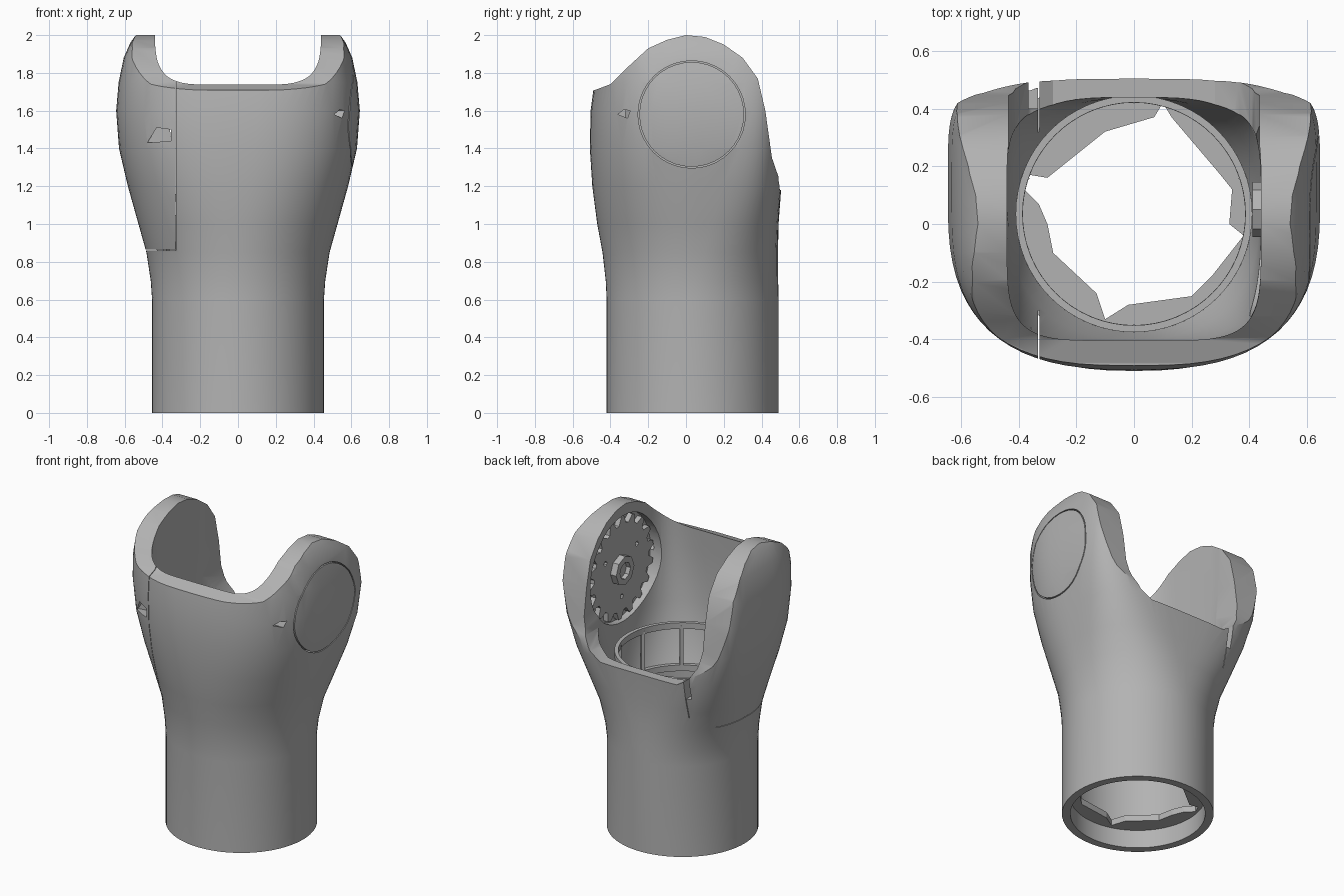
import bpy, bmesh, math

if "Cube" in bpy.data.objects:
    bpy.data.objects.remove(bpy.data.objects["Cube"], do_unlink=True)

grey = bpy.data.materials.new("plain_grey")
grey.use_nodes = True
grey.diffuse_color = (0.45, 0.45, 0.45, 1)
grey.node_tree.nodes["Principled BSDF"].inputs["Base Color"].default_value = (0.45, 0.45, 0.45, 1)


def make(name, bm):
    bmesh.ops.recalc_face_normals(bm, faces=bm.faces)
    mesh = bpy.data.meshes.new(name)
    bm.to_mesh(mesh)
    bm.free()
    mesh.materials.append(grey)
    ob = bpy.data.objects.new(name, mesh)
    bpy.context.collection.objects.link(ob)
    return ob


def prism(name, points, start, end, place):
    """Extrude a 2D outline; place(u, v, w) gives the 3D point."""
    bm = bmesh.new()
    low = [bm.verts.new(place(u, v, start)) for u, v in points]
    high = [bm.verts.new(place(u, v, end)) for u, v in points]
    bm.faces.new(low)
    bm.faces.new(high)
    for i in range(len(points)):
        j = (i + 1) % len(points)
        bm.faces.new((low[i], low[j], high[j], high[i]))
    return make(name, bm)


def along_x(u, v, w):
    return (w, u, v)


def along_y(u, v, w):
    return (u, w, v)


def along_z(u, v, w):
    return (u, v, w)


def box(name, x0, x1, y0, y1, z0, z1):
    return prism(name, [(x0, z0), (x1, z0), (x1, z1), (x0, z1)], y0, y1, along_y)


def circle(radii, count, cu, cv):
    return [(cu + radii[i % len(radii)] * math.cos(math.tau * i / count),
             cv + radii[i % len(radii)] * math.sin(math.tau * i / count)) for i in range(count)]


def combine(target, tool, operation="DIFFERENCE"):
    mod = target.modifiers.new("cut", "BOOLEAN")
    mod.operation = operation
    mod.solver = "EXACT"
    mod.object = tool
    bpy.context.view_layer.objects.active = target
    bpy.ops.object.modifier_apply(modifier=mod.name)
    bpy.data.objects.remove(tool, do_unlink=True)


def smooth(ob, angle=30):
    bpy.ops.object.select_all(action="DESELECT")
    ob.select_set(True)
    bpy.context.view_layer.objects.active = ob
    bpy.ops.object.shade_smooth_by_angle(angle=math.radians(angle))


def ring(bm, z, half, front, back, nf, nb, cy, count=72):
    """Rounded section whose front and back halves have their own squareness."""
    verts = []
    for i in range(count):
        t = math.tau * i / count
        c, s = math.cos(t), math.sin(t)
        n = nb if s > 0 else nf
        reach = back - cy if s > 0 else cy - front
        x = math.copysign(abs(c) ** (2 / n), c) * half
        y = cy + math.copysign(abs(s) ** (2 / n), s) * reach
        verts.append(bm.verts.new((x, y, z)))
    return verts


# Shell: outer sections upward, then inner sections downward
outer = [
    (0, .455, -.42, .49, 2, 2, .035),
    (.6, .455, -.42, .49, 2, 2, .035),
    (.7, .462, -.425, .488, 2, 2.1, .036),
    (.85, .485, -.442, .487, 2, 2.4, .04),
    (1.0, .527, -.47, .49, 2.1, 3, .05),
    (1.2, .583, -.496, .505, 2.3, 4, .06),
    (1.4, .63, -.509, .505, 2.5, 5, .07),
    (1.6, .645, -.505, .5, 2.7, 6, .08),
    (1.75, .632, -.485, .495, 3, 6, .08),
    (1.88, .605, -.465, .49, 3.2, 6, .08),
    (1.96, .57, -.45, .48, 3.2, 6, .08),
    (2.03, .52, -.44, .47, 3.2, 6, .08),
]
inner = [(2.03, .44, -.39, .45, 6, 5, .05),
         (1.6, .44, -.41, .45, 5, 5, .05),
         (1.25, .44, -.42, .44, 3.4, 4, .05),
         (1.0, .435, -.4, .435, 2.4, 2.6, .04)]
# Round bore
for z, r in [(.88, .41), (.88, .385), (.84, .385), (.84, .41), (0, .405)]:
    inner.append((z, r, .035 - r, .035 + r, 2, 2, .035))

bm = bmesh.new()
rings = [ring(bm, *r) for r in outer + inner]
for a, b in zip(rings, rings[1:] + rings[:1]):
    for i in range(len(a)):
        j = (i + 1) % len(a)
        bm.faces.new((a[i], a[j], b[j], b[i]))
shell = make("forked_housing", bm)

# Side outline of the arms and front wall
side = [(-.6, -.1), (-.6, 1.7), (-.48, 1.71), (-.4, 1.74), (-.32, 1.82), (-.2, 1.93),
        (-.1, 1.975), (0, 2), (.1, 1.99), (.2, 1.95), (.3, 1.88), (.38, 1.77),
        (.42, 1.6), (.455, 1.35), (.5, 1.22), (.6, 1.2), (.6, -.1)]
combine(shell, prism("side_outline", side, -.8, .8, along_x), "INTERSECT")

# Low saddle in the back wall
half = [(.28, 1.18), (.36, 1.23), (.41, 1.31), (.435, 1.42), (.435, 2.1)]
saddle = half + [(-x, z) for x, z in reversed(half)]
combine(shell, prism("saddle_cut", saddle, .25, .7, along_y))

# Hairline seams around the right arm cover, and the notch beside the saddle
for args in [(-.332, -.328, -.7, -.3, .86, 1.9), (-.332, -.328, .3, .7, .95, 1.4),
             (-.365, -.328, .4, .7, 1.09, 1.3), (-.7, -.33, -.7, .3, .86, .864)]:
    combine(shell, box("seam_cut", *args))

# Small openings on the front and the left side
combine(shell, prism("front_opening", [(-.48, 1.43), (-.355, 1.44), (-.355, 1.5), (-.43, 1.51)],
                     -.6, -.36, along_y))
combine(shell, prism("side_opening", [(-.36, 1.58), (-.31, 1.56), (-.295, 1.6), (-.33, 1.605)],
                     .46, .7, along_x))

# Groove that outlines the flush round cap on the left arm
CY, CZ = .03, 1.58
groove = prism("cap_groove", circle([.284], 40, CY, CZ), .53, .8, along_x)
combine(groove, prism("cap_core", circle([.277], 40, CY, CZ), .4, .9, along_x))
combine(shell, groove)

# Round seat for the inner toothed plate
combine(shell, prism("gear_seat", circle([.35], 40, CY, CZ), .38, .485, along_x))
smooth(shell)

# Toothed plate inside the left arm
teeth = circle([.285, .285, .335, .335], 72, CY, CZ)
gear = prism("toothed_plate", teeth, .452, .495, along_x)
hub = prism("hub_ring", circle([.095], 8, CY + .02, CZ), .41, .47, along_x)
combine(hub, prism("hub_hole", circle([.055], 8, CY + .02, CZ), .3, .44, along_x))
for k in range(3):
    a = math.tau * k / 3 + .5
    combine(gear, prism("pin_hole", circle([.016], 8, CY + .19 * math.cos(a), CZ + .19 * math.sin(a)),
                        .4, .475, along_x))

# Cage above the bore: a hoop carried by posts
MID = .035
hoop = prism("cage_hoop", circle([.41], 64, 0, MID), 1.12, 1.16, along_z)
combine(hoop, prism("hoop_hole", circle([.386], 64, 0, MID), 1, 1.3, along_z))
smooth(hoop)
for k in range(10):
    a = math.tau * (k + .5) / 10
    prism(f"cage_post_{k + 1}", circle([.016], 4, .397 * math.cos(a), MID + .397 * math.sin(a)),
          .86, 1.14, along_z)

# Ragged ledge near the bottom of the bore
ledge = prism("bore_ledge", circle([.407], 64, 0, MID), .12, .16, along_z)
hole = [(-.3, .16), (-.1, .32), (.07, .37), (.1, .42), (.13, .37), (.3, .17), (.34, .12),
        (.33, 0), (.38, -.04), (.27, -.18), (.2, -.25), (-.02, -.28), (-.1, -.33),
        (-.13, -.24), (-.28, -.1), (-.3, 0), (-.33, .07), (-.38, .12), (-.36, .17)]
combine(ledge, prism("ledge_hole", hole, 0, .3, along_z))
